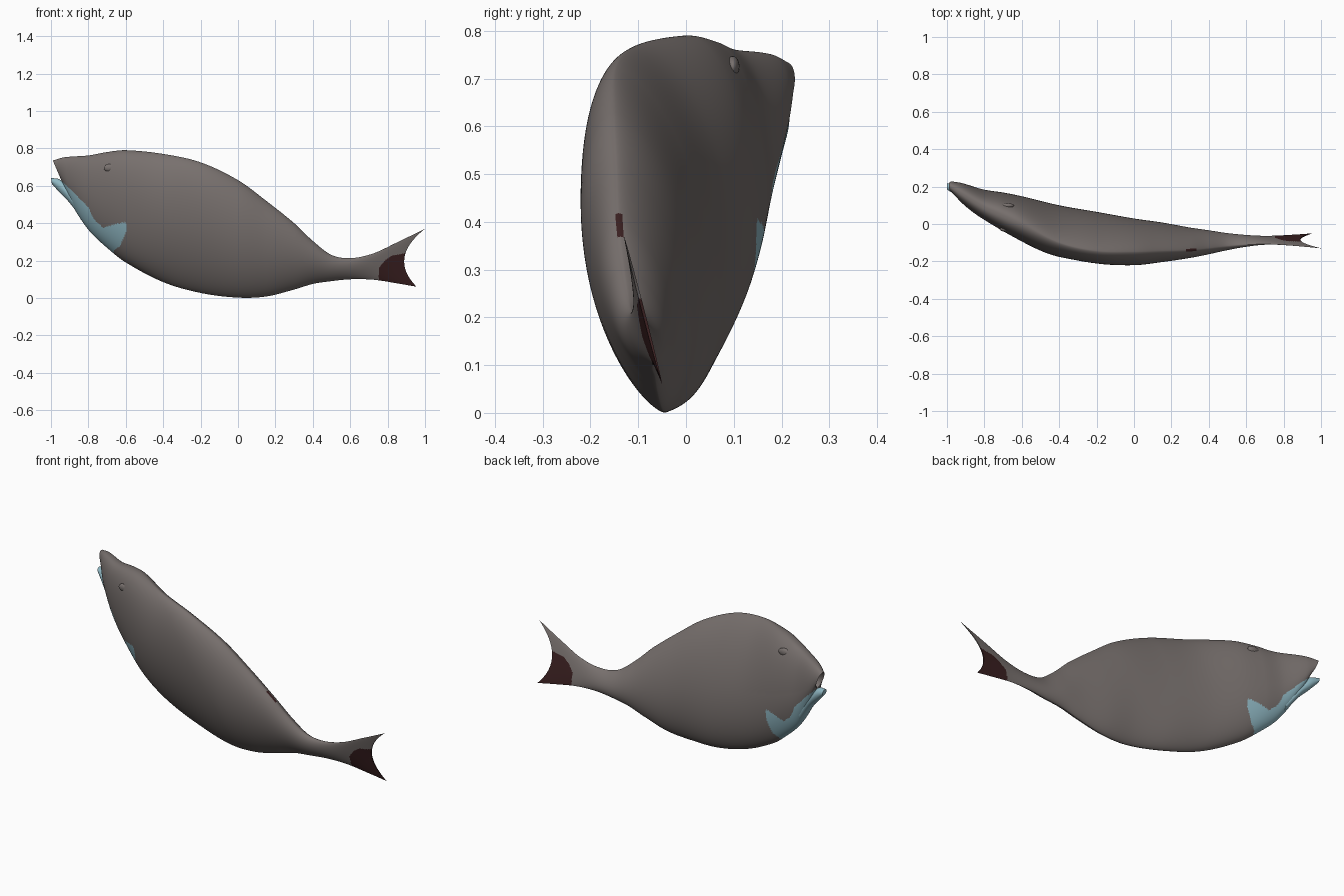
import bpy, bmesh, math
from mathutils import Vector

if "Cube" in bpy.data.objects:
    bpy.data.objects.remove(bpy.data.objects["Cube"])


def material(name, rgb):
    m = bpy.data.materials.new(name)
    m.diffuse_color = (*rgb, 1)
    m.use_nodes = True
    m.node_tree.nodes["Principled BSDF"].inputs["Base Color"].default_value = m.diffuse_color
    return m


GREY = material("grey_brown_skin", (0.187, 0.163, 0.155))
BLUE = material("pale_blue_throat", (0.28, 0.48, 0.55))
RED = material("dark_red_mark", (0.043, 0.0145, 0.015))

# Stations: back-ridge point, belly-ridge point, half thickness
BODY = [
    (-.99, .205, .735, -.945, .188, .63, .030),
    (-.93, .168, .752, -.90, .163, .52, .052),
    (-.80, .09, .762, -.80, .135, .365, .068),
    (-.70, .045, .78, -.70, .11, .268, .086),
    (-.60, .0, .79, -.60, .083, .19, .10),
    (-.40, -.10, .77, -.40, .033, .085, .12),
    (-.20, -.145, .725, -.20, .0, .027, .122),
    (0, -.15, .63, 0, -.04, .002, .115),
    (.15, -.145, .52, .15, -.05, .008, .097),
    (.30, -.14, .40, .30, -.06, .045, .073),
    (.40, -.13, .305, .40, -.065, .075, .057),
    (.50, -.118, .23, .50, -.07, .09, .04),
    (.60, -.11, .213, .60, -.07, .10, .026),
    (.72, -.108, .237, .72, -.065, .098, .012),
    (.85, -.116, .297, .84, -.058, .08, .006),
    (1.0, -.13, .37, .955, -.05, .06, .003),
]
JAW = [
    (-1.0, .20, .642, -.995, .20, .61, .018),
    (-.95, .185, .632, -.95, .183, .56, .030),
    (-.90, .165, .582, -.90, .161, .508, .038),
    (-.82, .138, .49, -.82, .14, .40, .036),
]
# Colour outlines seen from the side (x, z)
THROAT = [(-.96, .64), (-.90, .585), (-.80, .485), (-.77, .42), (-.72, .375),
          (-.66, .395), (-.60, .405), (-.595, .36), (-.63, .28), (-.66, .255),
          (-.68, .2), (-.9, .3), (-1.1, .6)]
TAIL_MARK = [(.755, .05), (.752, .16), (.785, .20), (.82, .226), (.86, .232),
             (.91, .245), (1.0, .2), (1.0, .03)]


def inside(x, z, poly):
    hit = False
    for (x1, z1), (x2, z2) in zip(poly, poly[1:] + poly[:1]):
        if (z1 > z) != (z2 > z) and x < x1 + (z - z1) * (x2 - x1) / (z2 - z1):
            hit = not hit
    return hit


def sample(st, x):
    """Smooth curve through the stations, by the x of the back ridge."""
    i = 0
    while i < len(st) - 2 and x > st[i + 1][0]:
        i += 1

    def slope(j, k):
        a, b = max(j - 1, 0), min(j + 1, len(st) - 1)
        return (st[b][k] - st[a][k]) / (st[b][0] - st[a][0])
    h = st[i + 1][0] - st[i][0]
    t = (x - st[i][0]) / h
    return [(2*t**3 - 3*t*t + 1) * st[i][k] + (t**3 - 2*t*t + t) * h * slope(i, k)
            + (3*t*t - 2*t**3) * st[i + 1][k] + (t**3 - t*t) * h * slope(i + 1, k)
            for k in range(7)]


def cap(bm, row):
    """Close a ring with strips running from one side to the other."""
    n = len(row)
    for j in range(n // 2):
        ids = (j, j + 1, n - j - 1, -j) if 0 < j < n // 2 - 1 else (
            (0, 1, n - 1) if j == 0 else (j, j + 1, n - j))
        bm.faces.new([row[i] for i in ids])


def loft(name, st, steps, ring, side, bulge, mats, rule=None, mouth=False):
    bm = bmesh.new()
    rings = []
    for s in range(steps + 1):
        x = st[0][0] + (st[-1][0] - st[0][0]) * s / steps
        p = sample(st, x)
        top, low = Vector(p[0:3]), Vector(p[3:6])
        row = []
        for j in range(ring):
            a = 2 * math.pi * j / ring
            c, n = math.cos(a), math.sin(a)
            v = (top + low) / 2 + (top - low) / 2 * c
            v.y += side(x, c, n) * p[6]
            v.x -= bulge(x) * n * n
            row.append(bm.verts.new(v))
        rings.append(row)
    if mouth:  # hollow behind the lips
        mid = sum((v.co for v in rings[0]), Vector()) / ring
        rings.insert(0, [bm.verts.new(mid + (v.co - mid) * .6 + Vector((.035, -.015, 0)))
                         for v in rings[0]])
    for a, b in zip(rings, rings[1:]):
        for j in range(ring):
            k = (j + 1) % ring
            bm.faces.new((a[j], b[j], b[k], a[k]))
    cap(bm, rings[0])
    cap(bm, rings[-1])
    bmesh.ops.recalc_face_normals(bm, faces=bm.faces)
    if rule:
        for f in bm.faces:
            f.material_index = rule(f.calc_center_median())
    me = bpy.data.meshes.new(name)
    bm.to_mesh(me)
    bm.free()
    for m in mats:
        me.materials.append(m)
    ob = bpy.data.objects.new(name, me)
    bpy.context.collection.objects.link(ob)
    return ob


def clamp(v):
    v = min(max(v, 0), 1)
    return v * v * (3 - 2 * v)


def body_side(x, c, n):
    """Cross-section: blunt head with a full front cheek, sharper back and belly."""
    w = clamp((x + 1) / .18) * clamp((-.3 - x) / .3)
    if c < 0:
        power = 1.35 - (.4 * w if n < 0 else .1 * w)
    else:
        power = .85 + .4 * clamp((x + .75) / .4)
    full = 1 + (.28 * w if n < 0 else .08 * w * max(c, 0))
    return math.copysign(abs(n) ** power, n) * full


def body_bulge(x):
    # notch of the forked tail
    return .0875 * (max(x - .66, 0) / .34) ** 2


def body_colour(c):
    if c.x < -.59:
        return 1 if inside(c.x, c.z, THROAT) else 0
    if c.x > .74:
        return 2 if inside(c.x, c.z, TAIL_MARK) else 0
    # small mark on the back ridge
    if .28 < c.x < .335 and c.z > sample(BODY, c.x)[2] - .002:
        return 2
    return 0


parts = [
    loft("body_and_tail", BODY, 400, 200, body_side, body_bulge,
         (GREY, BLUE, RED), body_colour, mouth=True),
    loft("lower_jaw", JAW, 24, 32, lambda x, c, n: n, lambda x: 0, (BLUE,)),
]

# Faint eye bumps on both sides of the head
for name, y, z in (("front_eye", -.028, .695), ("back_eye", .098, .725)):
    bpy.ops.mesh.primitive_uv_sphere_add(segments=24, ring_count=12, radius=1,
                                         location=(-.68, y, z))
    eye = bpy.context.object
    eye.name = name
    eye.scale = (.038, .014, .022)
    eye.data.materials.append(GREY)
    parts.append(eye)

bpy.ops.object.select_all(action='DESELECT')
for ob in parts:
    ob.select_set(True)
bpy.context.view_layer.objects.active = parts[0]
bpy.ops.object.shade_smooth_by_angle(angle=math.radians(40))
